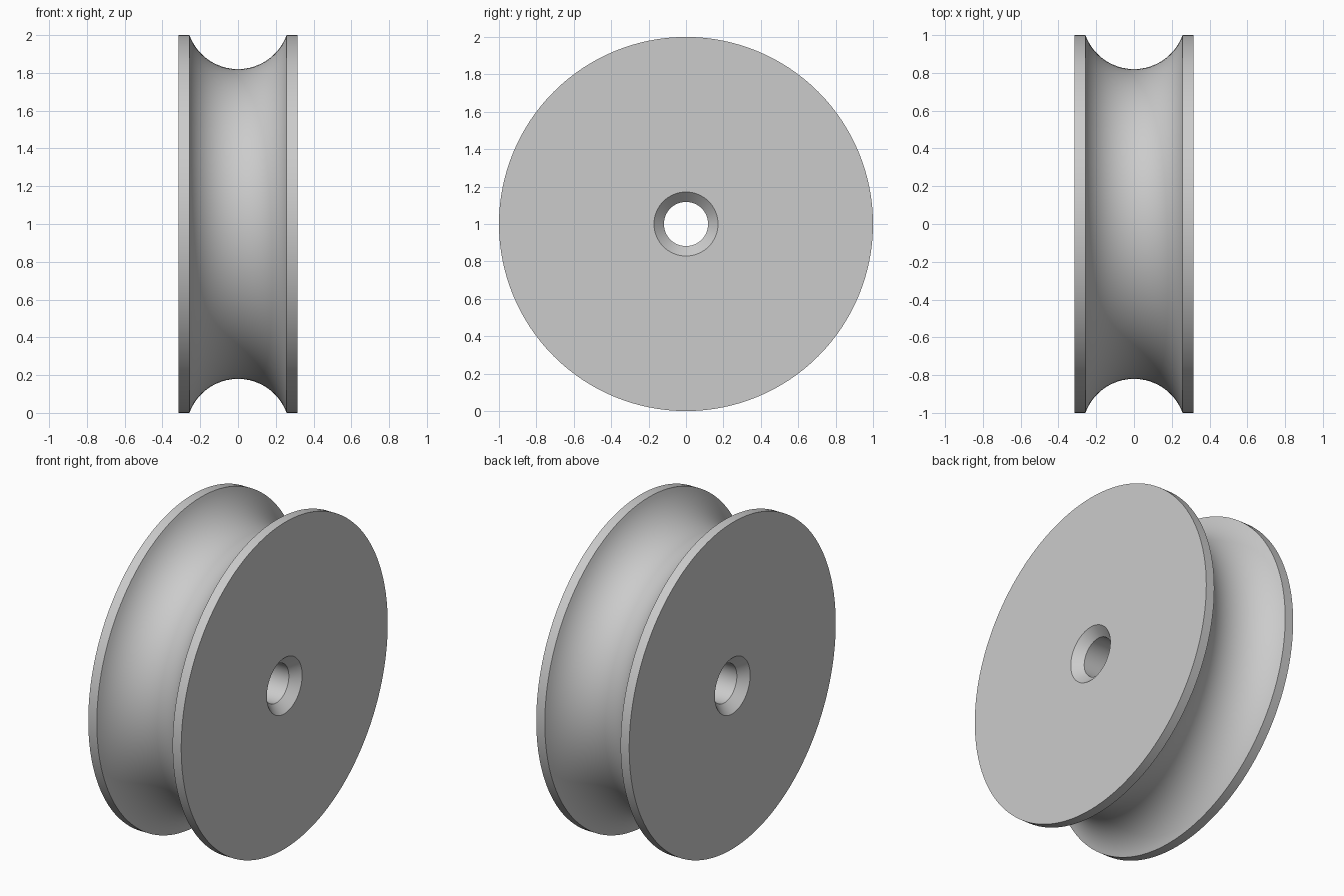
import bpy
import bmesh
import math
from mathutils import Vector

cube = bpy.data.objects.get("Cube")
if cube:
    bpy.data.objects.remove(cube, do_unlink=True)

# Dimensions
RADIUS, HALF_WIDTH = 1.0, 0.315
GROOVE_HALF, GROOVE_DEPTH = 0.257, 0.18
BORE, SINK = 0.118, 0.171
SEGMENTS, ARC_STEPS = 128, 32

# Material
grey = bpy.data.materials.new("light_grey")
grey.use_nodes = True
colour = (0.6, 0.6, 0.6, 1.0)
grey.diffuse_color = colour
grey.node_tree.nodes["Principled BSDF"].inputs["Base Color"].default_value = colour

# Closed cross-section (x, radius): circular groove, rims, countersunk bore
arc_radius = (GROOVE_HALF ** 2 + GROOVE_DEPTH ** 2) / (2 * GROOVE_DEPTH)
arc_centre = RADIUS - GROOVE_DEPTH + arc_radius
sweep = math.asin(GROOVE_HALF / arc_radius)
profile = []
for i in range(ARC_STEPS + 1):
    a = sweep * (2 * i / ARC_STEPS - 1)
    profile.append((arc_radius * math.sin(a), arc_centre - arc_radius * math.cos(a)))
side = [(HALF_WIDTH, RADIUS), (HALF_WIDTH, SINK), (HALF_WIDTH - (SINK - BORE), BORE)]
profile += side + [(-x, r) for x, r in reversed(side)]

# Pulley wheel: the section spun around the x axis
bm = bmesh.new()
verts = [bm.verts.new((x, 0, r)) for x, r in profile]
edges = [bm.edges.new((v, verts[(i + 1) % len(verts)])) for i, v in enumerate(verts)]
bmesh.ops.spin(bm, geom=verts + edges, cent=Vector((0, 0, 0)), axis=Vector((1, 0, 0)),
               angle=math.tau, steps=SEGMENTS, use_merge=True)
bmesh.ops.remove_doubles(bm, verts=bm.verts, dist=1e-5)
bmesh.ops.recalc_face_normals(bm, faces=bm.faces)
mesh = bpy.data.meshes.new("pulley_wheel")
bm.to_mesh(mesh)
bm.free()
mesh.materials.append(grey)

wheel = bpy.data.objects.new("pulley_wheel", mesh)
wheel.location.z = RADIUS
bpy.context.collection.objects.link(wheel)

# Smooth curved surfaces, crisp rims
bpy.ops.object.select_all(action="DESELECT")
wheel.select_set(True)
bpy.context.view_layer.objects.active = wheel
bpy.ops.object.shade_smooth_by_angle(angle=math.radians(30))
